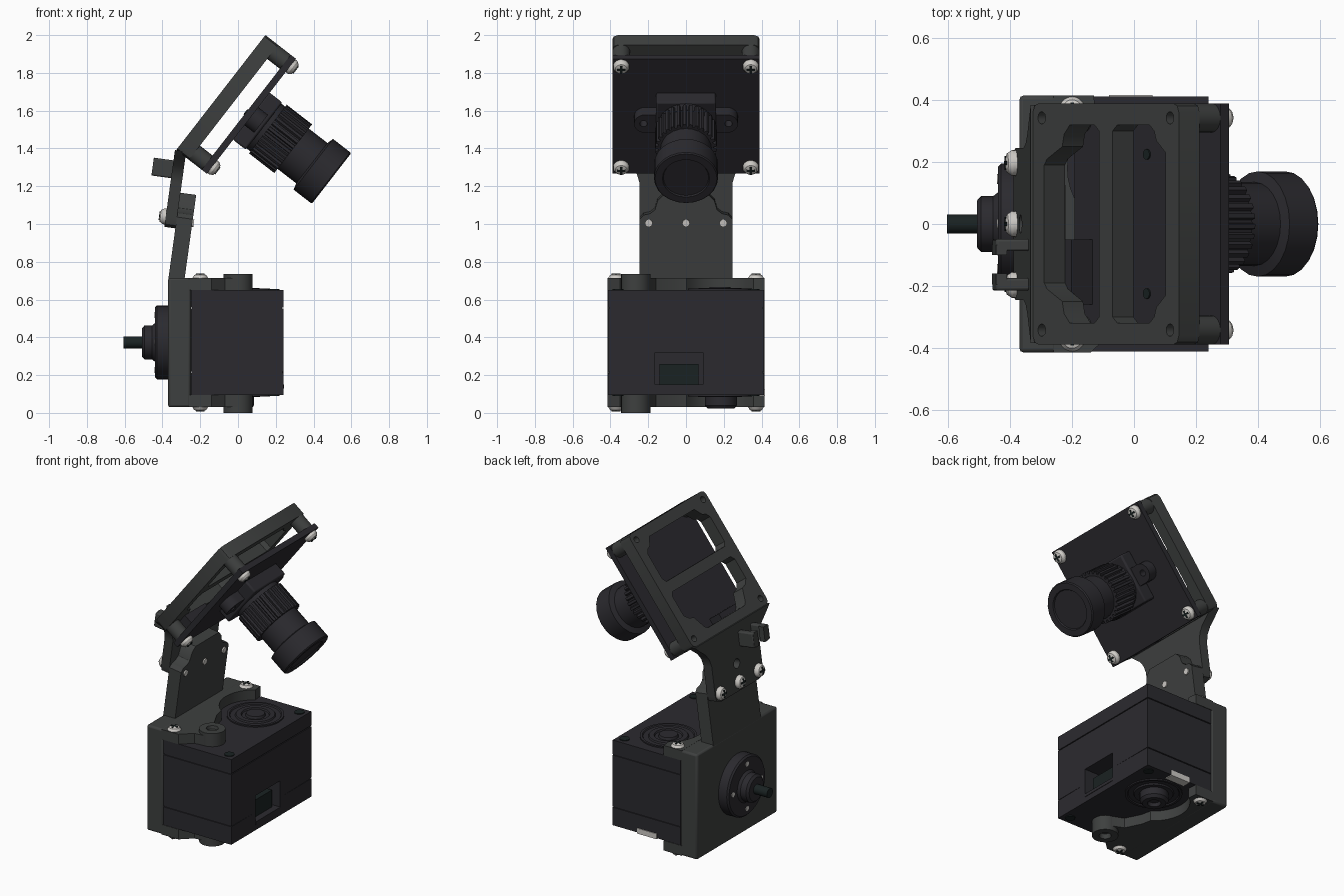
import bpy, bmesh
from math import sin, cos, pi, radians
from mathutils import Vector, Matrix

if "Cube" in bpy.data.objects:
    bpy.data.objects.remove(bpy.data.objects["Cube"])


def material(name, rgb):
    m = bpy.data.materials.new(name)
    m.diffuse_color = (*rgb, 1)
    m.use_nodes = True
    m.node_tree.nodes["Principled BSDF"].inputs["Base Color"].default_value = m.diffuse_color
    return m


GREY = material("bracket_grey", (0.048, 0.051, 0.050))
BLACK = material("case_black", (0.024, 0.023, 0.028))
STEEL = material("steel", (0.62, 0.60, 0.57))
DARK = material("slot_dark", (0.010, 0.016, 0.016))


def basis(origin, x, y):
    """Local frame with the given x and y directions; z is their cross product."""
    x, y = Vector(x).normalized(), Vector(y).normalized()
    m = Matrix((x, y, x.cross(y))).transposed().to_4x4()
    m.translation = origin
    return m


def finish(ob, mat, bevel=0):
    ob.data.materials.clear()
    ob.data.materials.append(mat)
    bpy.ops.object.select_all(action='DESELECT')
    ob.select_set(True)
    bpy.context.view_layer.objects.active = ob
    bpy.ops.object.shade_smooth_by_angle(angle=radians(32))
    if bevel:
        b = ob.modifiers.new("bevel", 'BEVEL')
        b.width, b.segments, b.limit_method, b.angle_limit = bevel, 2, 'ANGLE', radians(60)
    return ob


def plate(name, loops, z0, z1, mat, frame=Matrix(), bevel=0):
    """Extrude a flat outline; any further loops become holes."""
    cu = bpy.data.curves.new(name, 'CURVE')
    cu.dimensions, cu.fill_mode, cu.extrude = '2D', 'BOTH', (z1 - z0) / 2
    for pts in loops:
        s = cu.splines.new('POLY')
        s.points.add(len(pts) - 1)
        for p, (x, y) in zip(s.points, pts):
            p.co = (x, y, 0, 1)
        s.use_cyclic_u = True
    tmp = bpy.data.objects.new(name, cu)
    bpy.context.collection.objects.link(tmp)
    me = bpy.data.meshes.new_from_object(tmp.evaluated_get(bpy.context.evaluated_depsgraph_get()))
    bpy.data.objects.remove(tmp)
    bm = bmesh.new()
    bm.from_mesh(me)
    bmesh.ops.remove_doubles(bm, verts=bm.verts, dist=1e-4)
    bmesh.ops.recalc_face_normals(bm, faces=bm.faces)
    bmesh.ops.translate(bm, verts=bm.verts, vec=(0, 0, (z0 + z1) / 2))
    bm.transform(frame)
    bm.to_mesh(me)
    bm.free()
    ob = bpy.data.objects.new(name, me)
    bpy.context.collection.objects.link(ob)
    return finish(ob, mat, bevel)


def lathe(name, profile, mat, frame, seg=28):
    """Turn a (radius, height) profile about the local z axis."""
    bm = bmesh.new()
    vs = [bm.verts.new((r, 0, h)) for r, h in profile]
    es = [bm.edges.new(p) for p in zip(vs, vs[1:])]
    bmesh.ops.spin(bm, geom=vs + es, cent=(0, 0, 0), axis=(0, 0, 1), angle=2 * pi, steps=seg)
    bmesh.ops.remove_doubles(bm, verts=bm.verts, dist=1e-4)
    bmesh.ops.recalc_face_normals(bm, faces=bm.faces)
    bm.transform(frame)
    me = bpy.data.meshes.new(name)
    bm.to_mesh(me)
    bm.free()
    ob = bpy.data.objects.new(name, me)
    bpy.context.collection.objects.link(ob)
    return finish(ob, mat)


def rod(name, r, z0, z1, mat, frame, seg=28):
    return lathe(name, [(0, z0), (r, z0), (r, z1), (0, z1)], mat, frame, seg)


def rect(x0, x1, y0, y1):
    return [(x0, y0), (x1, y0), (x1, y1), (x0, y1)]


def circle(cx, cy, r, n=20, a0=0, a1=360):
    return [(cx + r * cos(radians(a0 + (a1 - a0) * i / n)), cy + r * sin(radians(a0 + (a1 - a0) * i / n)))
            for i in range(n if a1 - a0 == 360 else n + 1)]


def mirrored(half):
    return half + [(-x, y) for x, y in reversed(half)]


def screw(name, frame, x, y, z, r=0.042):
    f = frame @ Matrix.Translation((x, y, z))
    lathe(name, [(0, -.01), (r, -.01), (r, .012), (r * .75, .028), (r * .35, .034), (0, .035)], STEEL, f, 20)
    a, b = r * .14, r * .55
    plate(name + "_cross", [[(a, a), (b, a), (b, -a), (a, -a), (a, -b), (-a, -b), (-a, -a), (-b, -a),
                             (-b, a), (-a, a), (-a, b), (a, b)]], .02, .0355, DARK, f)


# Servo body: stacked layers give the seams and the socket notch
full = rect(-.25, .24, -.412, .412)
seam = rect(-.244, .234, -.406, .406)
notch = [(-.25, -.412), (.24, -.412), (.24, -.164), (.1, -.164), (.1, .09), (.24, .09), (.24, .412), (-.25, .412)]
for i, (shape, z0, z1) in enumerate([(full, .095, .15), (notch, .15, .212), (notch[:1] + notch[1:], .218, .32),
                                     (full, .32, .552), (seam, .552, .558), (full, .558, .65)]):
    plate(f"servo_body_{i}", [shape], z0, z1, BLACK)
plate("servo_seam", [[(x * .985, y * .985) if abs(y) > .2 else (x, y) for x, y in notch]], .212, .218, BLACK)
plate("servo_socket", [rect(.1, .2, -.14, .065)], .15, .26, DARK)
plate("servo_socket_lip", [rect(.235, .243, -.164, .09)], .13, .15, BLACK)
plate("indicator_window", [rect(-.08, .06, .36, .417)], .09, .125, STEEL)

# Servo bracket: back plate, then mirrored top and bottom tabs with bosses
YZ = basis((-.37, 0, 0), (0, 1, 0), (0, 0, 1))
plate("bracket_back", [rect(-.415, .415, .03, .715)], 0, .12, GREY, YZ, .012)
tab = ([(-.26, -.415), (-.14, -.415), (-.07, -.35)] + circle(0, -.265, .078, 12, -95, 85)
       + [(-.06, -.16), (-.11, -.06)] + circle(0, .18, .215, 12, 235, 125)[::1] + [(-.13, .415), (-.26, .415)])
top = basis((0, 0, .65), (1, 0, 0), (0, 1, 0))
bottom = basis((0, 0, .095), (1, 0, 0), (0, -1, 0))
for side, f, s, h in (("top", top, 1, .085), ("bottom", bottom, -1, .095)):
    plate(f"bracket_tab_{side}", [[(x, s * y) for x, y in tab]], 0, .065, GREY, f)
    boss = f @ Matrix.Translation((0, -.265 * s, 0))
    lathe(f"bracket_boss_{side}", [(0, 0), (.078, 0), (.078, h), (.036, h), (.03, h - .03), (0, h - .03)], GREY, boss)
    hub = f @ Matrix.Translation((0, .18 * s, 0))
    lathe(f"servo_ring_{side}", [(0, -.01), (.17, -.01), (.17, .008), (.155, .008), (.15, .001), (.12, .001),
                                 (.115, .01), (.085, .01), (.08, .001), (.06, .001), (.055, .016), (0, .016)], BLACK, hub, 36)
    for y in (-.37, .37):
        screw(f"tab_screw_{side}", f, -.2, y, .052)
    for x, y in ((-.2, -.36), (.19, -.36), (-.2, .36), (.19, .36)):
        rod(f"case_bolt_{side}", .03, -.01, .005, DARK, f @ Matrix.Translation((x, y, 0)), 16)
lathe("servo_idler", [(0, 0), (.085, 0), (.085, .055), (.07, .073), (.04, .073), (.035, .05), (0, .05)], BLACK,
      bottom @ Matrix.Translation((0, -.185, 0)))

# Output horn with hub, shaft and small bolt holes
HORN = basis((-.37, 0, .373), (0, -1, 0), (0, 0, 1))
lathe("horn_disc", [(0, -.01), (.195, -.01), (.195, .06), (.185, .07), (0, .07)], BLACK, HORN, 40)
lathe("horn_hub", [(0, .06), (.11, .06), (.09, .085), (.09, .125), (.075, .138), (0, .138)], BLACK, HORN)
rod("horn_shaft", .031, .13, .235, DARK, HORN, 20)
for x, y in circle(0, 0, .145, 4):
    rod("horn_bolt", .016, .06, .073, STEEL, HORN @ Matrix.Translation((x, y, 0)), 12)

# Lower neck rising from the bracket
N_DIR = (.137, 0, .99)
LOW = basis((-.37, 0, .70), (0, 1, 0), N_DIR)
plate("lower_neck", [mirrored([(.245, -.01), (.245, .34), (.225, .362), (.19, .37), (.165, .39), (.15, .44),
                               (.12, .47)])], 0, .085, GREY, LOW)

# Upper neck flaring into the camera frame, with screws and cable hooks
UP = basis((-.39, 0, .985), (0, 1, 0), N_DIR)
plate("upper_neck", [mirrored([(.2, 0), (.235, .015), (.245, .05), (.245, .24), (.26, .29), (.29, .33), (.34, .37),
                               (.385, .41)]), circle(0, .17, .03)], 0, .06, GREY, UP)
BACK = basis((-.39, 0, .985), (0, -1, 0), N_DIR)
for y in (-.197, 0, .197):
    screw("neck_screw", BACK, y, .055, 0, .042)
    rod("neck_screw_tip", .02, .1, .152, STEEL, UP @ Matrix.Translation((y, .04, 0)), 14)
for y, lip in ((-.195, -.16), (-.068, -.1)):
    plate("cable_hook", [rect(y - .02, y + .02, .26, .355)], -.105, .02, GREY, UP, .008)
    plate("cable_hook_lip", [rect(min(y, lip), max(y, lip), .26, .355)], -.105, -.07, GREY, UP)

# Camera frame with two windows and corner posts
HEAD = basis((-.091, 0, 1.696), (0, 1, 0), (.613, 0, .79))
outer = mirrored([(.36, -.385), (.382, -.376), (.39, -.355), (.39, .355), (.382, .376), (.36, .385)])
win_top = mirrored([(.23, .315), (.27, .265), (.3, .255), (.32, .23), (.32, .06), (.3, .035)])
win_low = mirrored([(.3, -.035), (.32, -.06), (.32, -.19), (.29, -.22), (.25, -.23), (.21, -.31), (.19, -.325)])
corners = [(sx * .343, sy * .338) for sx in (-1, 1) for sy in (-1, 1)]
plate("camera_frame", [outer, win_top, win_low] + [circle(x, y, .02, 14) for x, y in corners], 0, .085, GREY, HEAD)
for x, y in corners:
    f = HEAD @ Matrix.Translation((x, y, 0))
    rod("frame_post", .047, .07, .172, GREY, f)
    screw("board_screw", f, 0, 0, .207)

# Circuit board with rear connector
plate("camera_board", [rect(-.39, .39, -.385, .385)], .17, .205, BLACK, HEAD)
plate("board_connector", [rect(-.26, -.05, -.385, -.29)], .085, .175, BLACK, HEAD)
for x in (-.225, .225):
    rod("board_rivet", .017, .165, .176, DARK, HEAD @ Matrix.Translation((x, 0, 0)), 14)

# Lens holder, side lugs, ribbed barrel and front ring
plate("lens_holder", [rect(-.158, .158, -.158, .158)], .2, .29, BLACK, HEAD, .01)
rod("lens_holder_collar", .15, .28, .345, BLACK, HEAD, 32)
for s in (-1, 1):
    lug = [(s * x, y) for x, y in [(.15, -.06)] + circle(.215, 0, .06, 10, -90, 90) + [(.15, .06)]]
    plate("holder_lug", [lug, circle(s * .225, 0, .02, 12)], .2, .27, BLACK, HEAD)
ribs = [(r * cos(a), r * sin(a)) for i in range(30) for r, o in ((.147, .1), (.147, .4), (.163, .5), (.163, .95))
        for a in [2 * pi * (i + o) / 30]]
plate("lens_ribbed_barrel", [ribs], .315, .485, BLACK, HEAD)
lathe("lens_front", [(0, .48), (.135, .48), (.135, .61), (.17, .62), (.17, .735), (.164, .742), (.125, .742),
                     (.12, .734), (0, .734)], BLACK, HEAD, 24)
